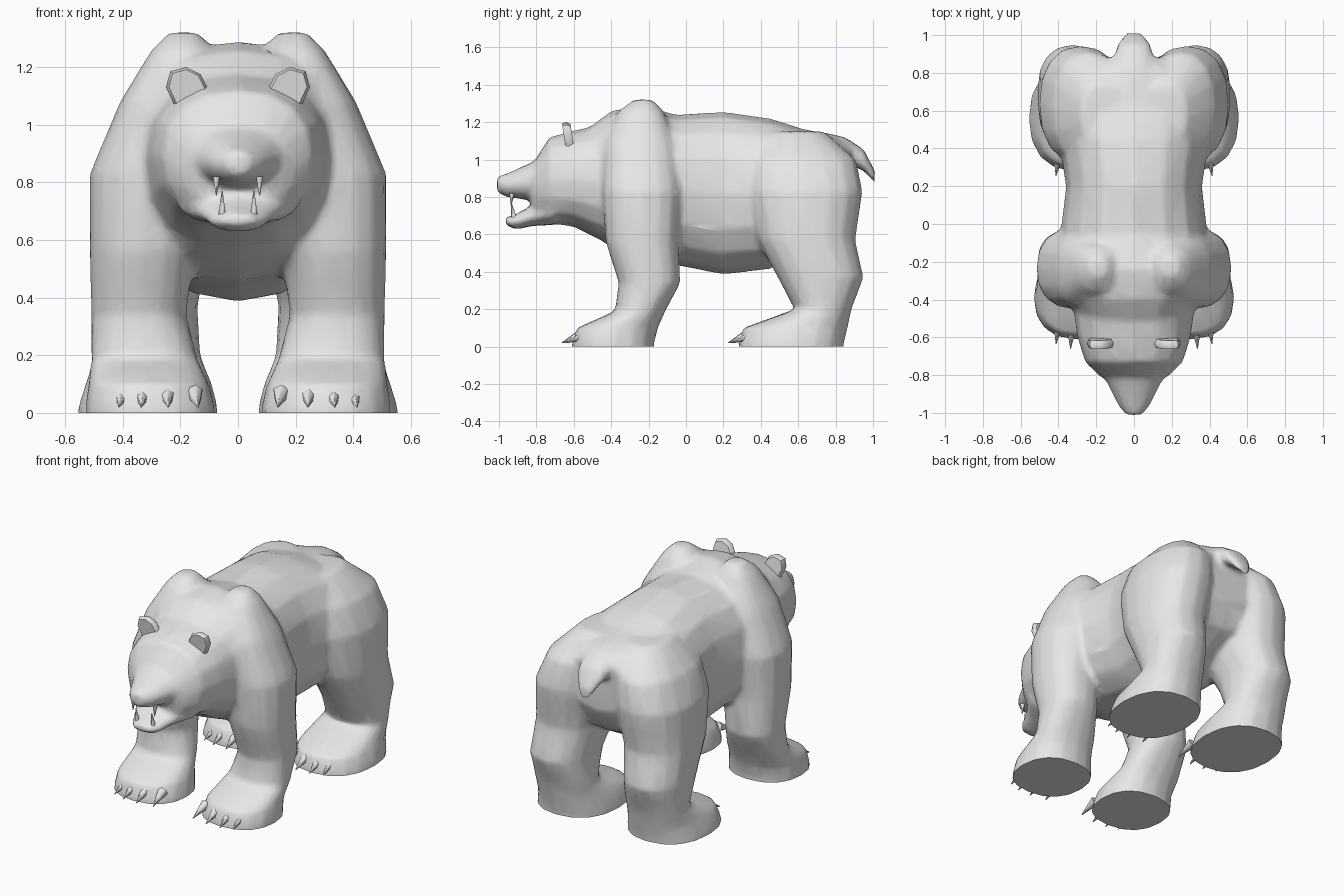
import bpy
import bmesh
from math import sin, cos, tau, radians, copysign
from mathutils import Vector, Matrix

cube = bpy.data.objects.get("Cube")
if cube:
    bpy.data.objects.remove(cube)

grey = bpy.data.materials.new("plain_grey")
grey.use_nodes = True
grey.diffuse_color = (0.8, 0.8, 0.8, 1)
grey.node_tree.nodes["Principled BSDF"].inputs["Base Color"].default_value = (0.8, 0.8, 0.8, 1)


def finish(name, bm):
    """Turn a bmesh into a named, coloured object and make it active."""
    bmesh.ops.recalc_face_normals(bm, faces=bm.faces)
    mesh = bpy.data.meshes.new(name)
    bm.to_mesh(mesh)
    bm.free()
    mesh.materials.append(grey)
    ob = bpy.data.objects.new(name, mesh)
    bpy.context.collection.objects.link(ob)
    bpy.ops.object.select_all(action='DESELECT')
    bpy.context.view_layer.objects.active = ob
    ob.select_set(True)
    return ob


def loft(bm, rings, place, power=2.3, sides=16):
    """Skin rings of (station, a0, a1, b0, b1) as rounded boxes."""
    loops = []
    for t, a0, a1, b0, b1 in rings:
        loop = []
        for i in range(sides):
            c, s = cos(tau * i / sides), sin(tau * i / sides)
            u = copysign(abs(c) ** (2 / power), c)
            v = copysign(abs(s) ** (2 / power), s)
            a = (a0 + a1) / 2 + u * (a1 - a0) / 2
            b = (b0 + b1) / 2 + v * (b1 - b0) / 2
            loop.append(bm.verts.new(place(t, a, b)))
        loops.append(loop)
    for low, high in zip(loops, loops[1:]):
        for i in range(sides):
            j = (i + 1) % sides
            bm.faces.new((low[i], low[j], high[j], high[i]))
    bm.faces.new(loops[0])
    bm.faces.new(loops[-1])


def along_y(bm, rings, power=2.3):
    """Skin symmetric sections of (y, bottom, top, half width)."""
    loft(bm, [(y, z0, z1, -w, w) for y, z0, z1, w in rings],
         lambda t, a, b: (b, t, a), power)


def spike(bm, base, tip, radius):
    """Add a small cone from base to tip."""
    base, tip = Vector(base), Vector(tip)
    d = tip - base
    m = Matrix.Translation((base + tip) / 2) @ d.to_track_quat('Z', 'Y').to_matrix().to_4x4()
    bmesh.ops.create_cone(bm, cap_ends=True, segments=6, radius1=radius,
                          radius2=0.002, depth=d.length, matrix=m)


# Torso, head, jaws and tail
bm = bmesh.new()
along_y(bm, [(-.52, .61, 1.17, .28), (-.40, .53, 1.26, .36), (-.24, .46, 1.29, .41),
             (-.05, .435, 1.24, .39), (.2, .385, 1.255, .36), (.45, .415, 1.22, .40),
             (.62, .5, 1.165, .40), (.80, .6, 1.13, .33), (.88, .75, 1.08, .2)])
along_y(bm, [(-.40, .54, 1.2, .33), (-.60, .64, 1.155, .30), (-.73, .66, 1.12, .26),
             (-.80, .68, 1.01, .19), (-.83, .72, .96, .14)])
along_y(bm, [(-.70, .76, 1.04, .22), (-.86, .785, .97, .135),
             (-.96, .80, .925, .085), (-1.01, .825, .91, .045)], 2)
along_y(bm, [(-.70, .65, .80, .22), (-.82, .645, .755, .14),
             (-.91, .625, .71, .10), (-.965, .65, .69, .06)], 2)
along_y(bm, [(.72, .95, 1.15, .14), (.85, .98, 1.12, .11),
             (.95, .94, 1.055, .09), (1.01, .875, .94, .045)])

# Legs: height, back-to-front range, inner-to-outer range
front_leg = [(-.05, -.61, -.17, .08, .53), (.02, -.61, -.17, .08, .53),
             (.10, -.585, -.15, .1, .52), (.19, -.38, -.11, .14, .51),
             (.34, -.36, -.03, .18, .51), (.56, -.43, -.04, .15, .515),
             (.83, -.45, -.02, .12, .515), (1.08, -.44, -.05, .1, .41),
             (1.26, -.36, -.12, .08, .30), (1.32, -.28, -.18, .14, .24)]
hind_leg = [(-.05, .28, .84, .07, .56), (.02, .28, .845, .07, .555),
            (.10, .305, .865, .09, .53), (.20, .58, .885, .13, .50),
            (.37, .49, .95, .14, .51), (.57, .38, .905, .10, .51),
            (.83, .32, .945, .06, .50), (1.0, .32, .91, .05, .43),
            (1.15, .42, .74, .05, .28)]
for side in (1, -1):
    for leg in (front_leg, hind_leg):
        loft(bm, leg, lambda t, a, b: (side * b, a, t))
body = finish("body", bm)

# Blend the overlapping parts into one skin
remesh = body.modifiers.new("blend", 'REMESH')
remesh.mode = 'VOXEL'
remesh.voxel_size = 0.016
smooth = body.modifiers.new("soften", 'SMOOTH')
smooth.factor = 0.5
smooth.iterations = 7
reduce = body.modifiers.new("reduce", 'DECIMATE')
reduce.ratio = 0.12
for name in ("blend", "soften", "reduce"):
    bpy.ops.object.modifier_apply(modifier=name)

# Trim flat soles
bm = bmesh.new()
bm.from_mesh(body.data)
bmesh.ops.bisect_plane(bm, geom=bm.verts[:] + bm.edges[:] + bm.faces[:],
                       plane_co=(0, 0, 0), plane_no=(0, 0, 1), clear_inner=True)
bmesh.ops.holes_fill(bm, edges=[e for e in bm.edges if e.is_boundary], sides=0)
bmesh.ops.recalc_face_normals(bm, faces=bm.faces)
bm.to_mesh(body.data)
bm.free()
for p in body.data.polygons:
    p.material_index = 0
bpy.ops.object.shade_smooth_by_angle(angle=radians(60))

# Ears: thin leaning plates with a narrower front face
outline = [(.10, 1.115), (.13, 1.175), (.18, 1.20), (.235, 1.185), (.25, 1.13), (.215, 1.055)]
for side, label in ((1, "left"), (-1, "right")):
    bm = bmesh.new()
    centre = Vector((.18, 1.14))
    layers = []
    for y, scale in ((-.655, .85), (-.635, 1.0), (-.61, .85)):
        layer = []
        for p in outline:
            q = centre + (Vector(p) - centre) * scale
            layer.append(bm.verts.new((side * q.x, y - (q.y - 1.14) * .15, q.y)))
        layers.append(layer)
    n = len(outline)
    for a, b in zip(layers, layers[1:]):
        for i in range(n):
            bm.faces.new((a[i], a[(i + 1) % n], b[(i + 1) % n], b[i]))
    bm.faces.new(layers[0])
    bm.faces.new(layers[-1])
    finish(label + "_ear", bm)
    bpy.ops.object.shade_smooth_by_angle(angle=radians(50))

# Claws: four on each paw, fanned outwards
for foot, toe_y in (("front", -.57), ("hind", .32)):
    for side, label in ((1, "left"), (-1, "right")):
        bm = bmesh.new()
        for x, back in ((.15, .02), (.245, 0), (.33, .005), (.40, .03)):
            lean = (x - .27) * .1
            spike(bm, (side * x, toe_y + back + .02, .07),
                  (side * (x + lean), toe_y + back - .095, .02), .03)
        finish(foot + "_" + label + "_claws", bm)
        bpy.ops.object.shade_smooth_by_angle(angle=radians(70))

# Fangs
bm = bmesh.new()
for side in (1, -1):
    spike(bm, (side * .075, -.93, .82), (side * .075, -.935, .755), .014)
    spike(bm, (side * .055, -.92, .69), (side * .055, -.935, .77), .014)
finish("fangs", bm)
bpy.ops.object.shade_smooth_by_angle(angle=radians(70))
